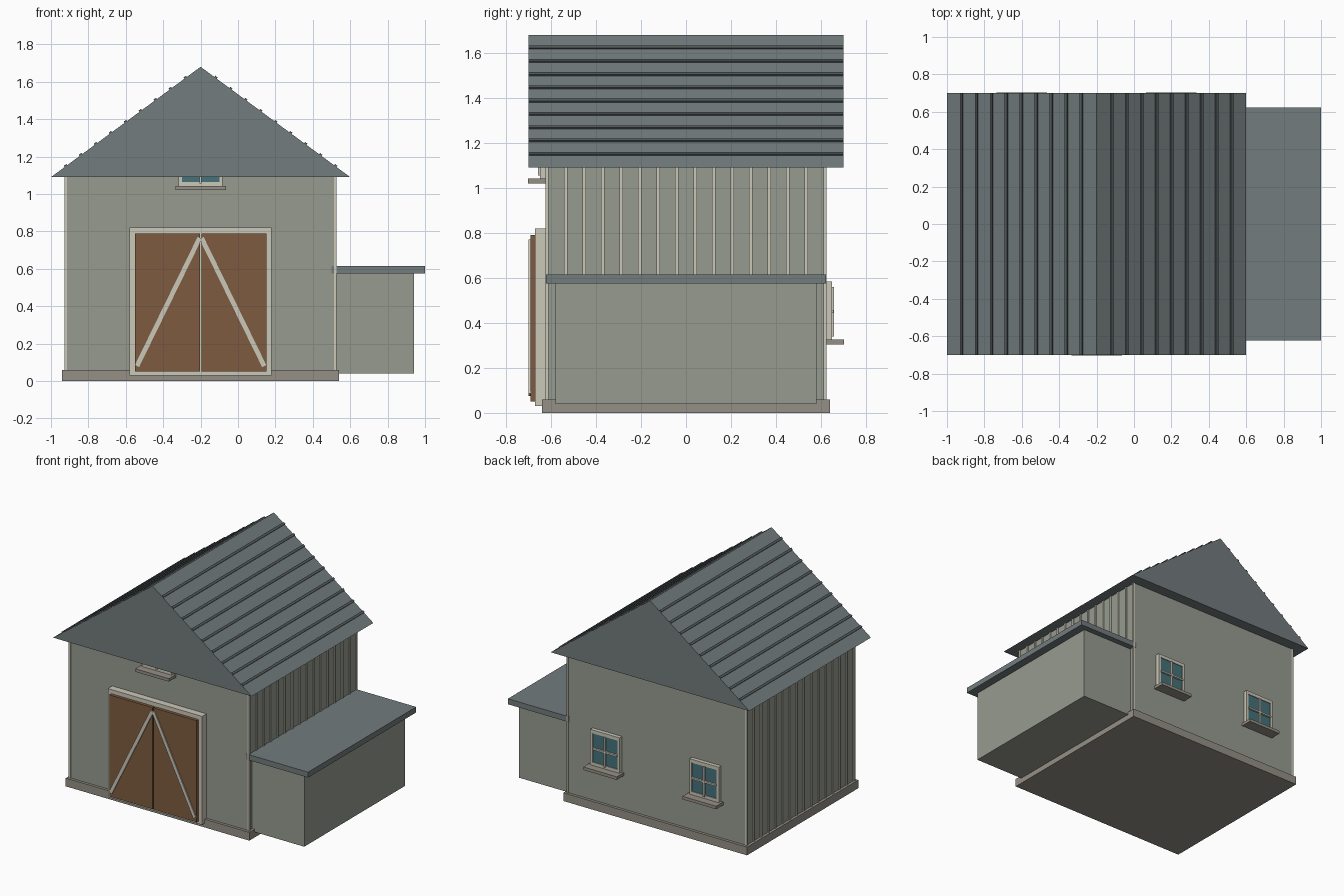
import bpy, bmesh, math
from mathutils import Matrix, Vector

if "Cube" in bpy.data.objects:
    bpy.data.objects.remove(bpy.data.objects["Cube"])

CX = -0.2                      # centre line of the main barn


def mat(name, r, g, b):
    m = bpy.data.materials.new(name)
    m.diffuse_color = (r, g, b, 1)
    m.use_nodes = True
    m.node_tree.nodes["Principled BSDF"].inputs["Base Color"].default_value = m.diffuse_color
    return m


WALL = mat("wall_paint", 0.31, 0.33, 0.28)
TRIM = mat("trim_paint", 0.60, 0.57, 0.48)
ROOF = mat("roof_metal", 0.17, 0.20, 0.205)
RIB = mat("rib_metal", 0.09, 0.105, 0.11)
DOOR = mat("door_wood", 0.21, 0.105, 0.05)
GLASS = mat("window_glass", 0.06, 0.17, 0.20)
STONE = mat("foundation_stone", 0.30, 0.28, 0.24)


def make(name, bm, material):
    bmesh.ops.recalc_face_normals(bm, faces=bm.faces)
    me = bpy.data.meshes.new(name)
    bm.to_mesh(me)
    bm.free()
    me.materials.append(material)
    ob = bpy.data.objects.new(name, me)
    bpy.context.collection.objects.link(ob)
    return ob


def add_box(bm, x, y, z, rot=0.0):
    """Box from (min, max) ranges, optionally turned about y through its centre."""
    c = Vector([(a + b) / 2 for a, b in (x, y, z)])
    s = [b - a for a, b in (x, y, z)]
    m = Matrix.Translation(c) @ Matrix.Rotation(rot, 4, 'Y') @ Matrix.Diagonal((*s, 1))
    bmesh.ops.create_cube(bm, size=1, matrix=m)


def box(name, x, y, z, material):
    bm = bmesh.new()
    add_box(bm, x, y, z)
    return make(name, bm, material)


# Main body
box("foundation", (-0.94, 0.54), (-0.64, 0.64), (0, 0.06), STONE)
box("main_walls", (-0.92, 0.52), (-0.62, 0.62), (0.03, 1.10), WALL)

# Vertical battens on both side walls
bm = bmesh.new()
for side in (-1, 1):
    x = CX + side * 0.72
    for i in range(16):
        y = -0.617 + i * 1.234 / 15
        add_box(bm, (x - 0.007, x + 0.007), (y - 0.007, y + 0.007), (0.06, 1.095))
make("wall_battens", bm, TRIM)

# Solid gable roof
HALF, EAVE, RIDGE = 0.8, 1.09, 1.68
bm = bmesh.new()
face = bm.faces.new([bm.verts.new((CX + dx, -0.7, z))
                     for dx, z in ((-HALF, EAVE), (HALF, EAVE), (0, RIDGE))])
ext = bmesh.ops.extrude_face_region(bm, geom=[face])["geom"]
bmesh.ops.translate(bm, vec=(0, 1.4, 0),
                    verts=[v for v in ext if isinstance(v, bmesh.types.BMVert)])
make("gable_roof", bm, ROOF)

# Ribs running along the slopes
bm = bmesh.new()
slope = math.atan2(RIDGE - EAVE, HALF)
for side in (-1, 1):
    for i in range(1, 10):
        dx = 0.08 * i
        x, z = CX + side * dx, RIDGE - dx * math.tan(slope)
        add_box(bm, (x - 0.008, x + 0.008), (-0.7, 0.7), (z - 0.008, z + 0.008), side * slope)
make("roof_ribs", bm, RIB)

# Lean-to
box("lean_to_walls", (0.50, 0.94), (-0.58, 0.58), (0.04, 0.59), WALL)
box("lean_to_roof", (0.50, 1.0), (-0.622, 0.622), (0.575, 0.615), ROOF)

# Double door with backing frame, two leaves and diagonal braces
box("door_frame", (CX - 0.38, CX + 0.38), (-0.67, -0.61), (0.03, 0.82), TRIM)
leaves, braces = bmesh.new(), bmesh.new()
for side in (-1, 1):
    add_box(leaves, sorted((CX + side * 0.004, CX + side * 0.352)), (-0.692, -0.66), (0.05, 0.79))
    dx, dz = 0.335, 0.685
    mx, mz, length = CX + side * 0.1725, 0.4225, math.hypot(dx, dz)
    add_box(braces, (mx - 0.0125, mx + 0.0125), (-0.70, -0.68),
            (mz - length / 2, mz + length / 2), -side * math.atan2(dx, dz))
make("door_leaves", leaves, DOOR)
make("door_braces", braces, TRIM)


# Windows: frame, glass, glazing bars and sill; facing is -1 front or 1 back
def window(name, x, z, facing):
    def yr(a, b):
        return sorted((facing * a, facing * b))
    top = z + 0.26
    bm = bmesh.new()
    for s in (-1, 1):
        add_box(bm, sorted((x + s * 0.10, x + s * 0.118)), yr(0.61, 0.648), (z, top))
    for a in (z, top - 0.025):
        add_box(bm, (x - 0.118, x + 0.118), yr(0.61, 0.648), (a, a + 0.025))
    make(name + "_frame", bm, TRIM)
    box(name + "_glass", (x - 0.105, x + 0.105), yr(0.61, 0.642), (z + 0.01, top - 0.02), GLASS)
    bm = bmesh.new()
    mid = z + 0.125
    add_box(bm, (x - 0.006, x + 0.006), yr(0.63, 0.657), (z + 0.015, top - 0.025))
    add_box(bm, (x - 0.10, x + 0.10), yr(0.63, 0.656), (mid - 0.006, mid + 0.006))
    make(name + "_bars", bm, TRIM)
    box(name + "_sill", (x - 0.135, x + 0.135), yr(0.615, 0.703), (z - 0.02, z + 0.002), STONE)


window("loft_window", CX, 1.04, -1)
window("back_window_left", CX - 0.4, 0.325, 1)
window("back_window_right", CX + 0.4, 0.325, 1)
